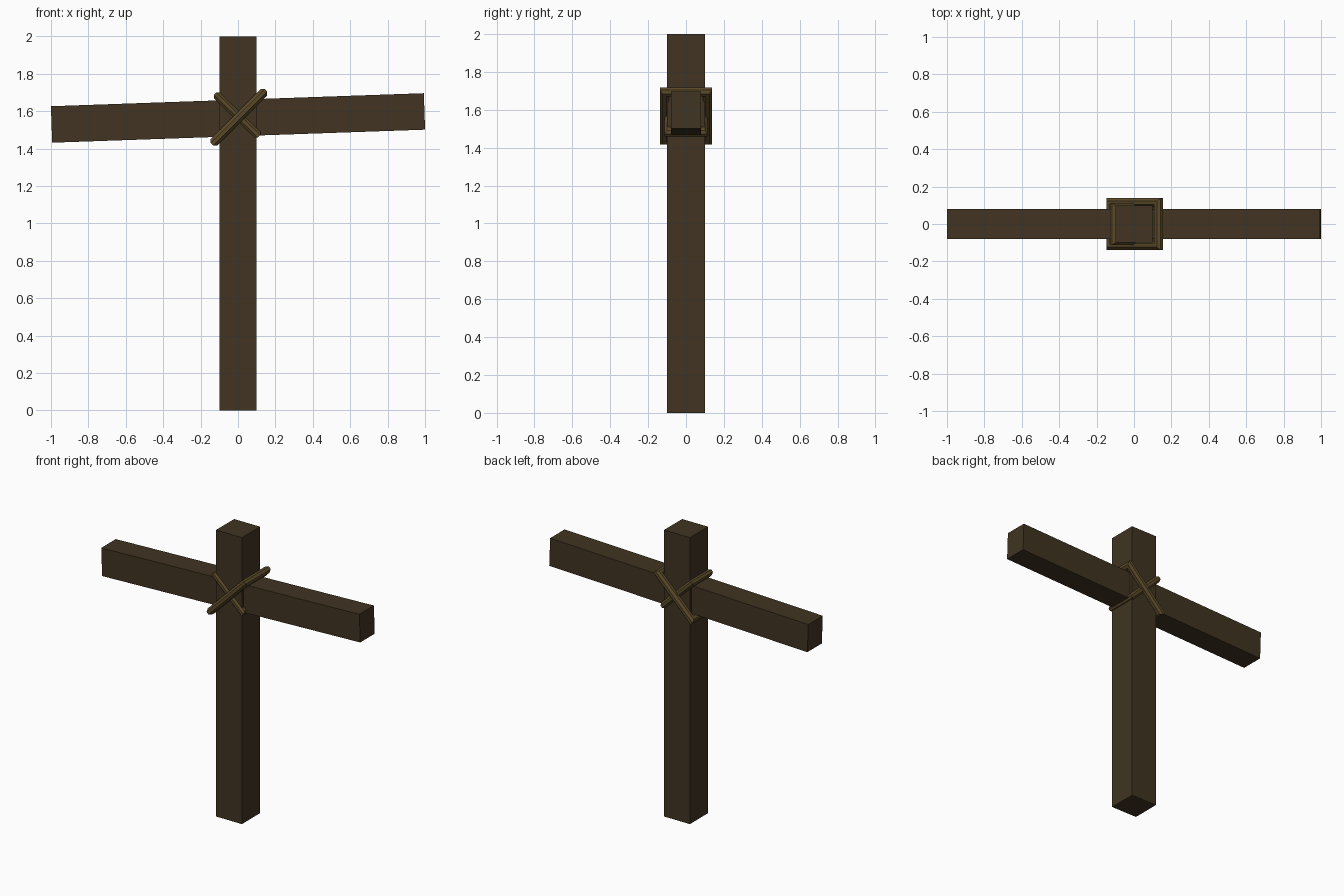
import bpy, bmesh, math
from mathutils import Matrix, Vector

if "Cube" in bpy.data.objects:
    bpy.data.objects.remove(bpy.data.objects["Cube"])


def material(name, rgb):
    m = bpy.data.materials.new(name)
    m.diffuse_color = (*rgb, 1)
    m.use_nodes = True
    m.node_tree.nodes["Principled BSDF"].inputs["Base Color"].default_value = m.diffuse_color
    return m


WOOD = material("dark wood", (0.052, 0.034, 0.016))
ROPE = material("rope tan", (0.105, 0.068, 0.022))


def finish(bm, name, mat, matrix):
    bmesh.ops.recalc_face_normals(bm, faces=bm.faces)
    bm.transform(matrix)
    mesh = bpy.data.meshes.new(name)
    bm.to_mesh(mesh)
    bm.free()
    mesh.materials.append(mat)
    bpy.context.collection.objects.link(bpy.data.objects.new(name, mesh))


def timber(name, size, centre, tilt=0):
    bm = bmesh.new()
    bmesh.ops.create_cube(bm, size=1)
    bm.transform(Matrix.Diagonal((*size, 1)))
    finish(bm, name, WOOD,
           Matrix.Translation(centre) @ Matrix.Rotation(math.radians(-tilt), 4, 'Y'))


def lashing(name, half_x, half_y, radius, centre, tilt, sides=8):
    """Closed rectangular rope loop with mitred corners, tilted about y."""
    bm = bmesh.new()
    rings = []
    for sx, sy in ((1, 1), (-1, 1), (-1, -1), (1, -1)):
        ring = []
        for i in range(sides):
            a = math.tau * (i + 0.5) / sides
            out, up = radius * math.cos(a), radius * math.sin(a)
            ring.append(bm.verts.new(Vector((sx * (half_x + out), sy * (half_y + out), up))))
        rings.append(ring)
    for k in range(4):
        a, b = rings[k], rings[(k + 1) % 4]
        for i in range(sides):
            j = (i + 1) % sides
            bm.faces.new((a[i], a[j], b[j], b[i]))
    finish(bm, name, ROPE,
           Matrix.Translation(centre) @ Matrix.Rotation(math.radians(-tilt), 4, 'Y'))


# Upright and slightly tilted crossbeam
timber("post", (0.2, 0.2, 2.0), (0, 0, 1.0))
timber("crossbeam", (1.995, 0.16, 0.195), (0, 0, 1.564), 2)

# Two crossing rope loops around the joint
lashing("outer_lashing", 0.18, 0.114, 0.026, (0.005, 0, 1.567), 45)
lashing("inner_lashing", 0.142, 0.09, 0.024, (-0.005, 0, 1.58), -44)
